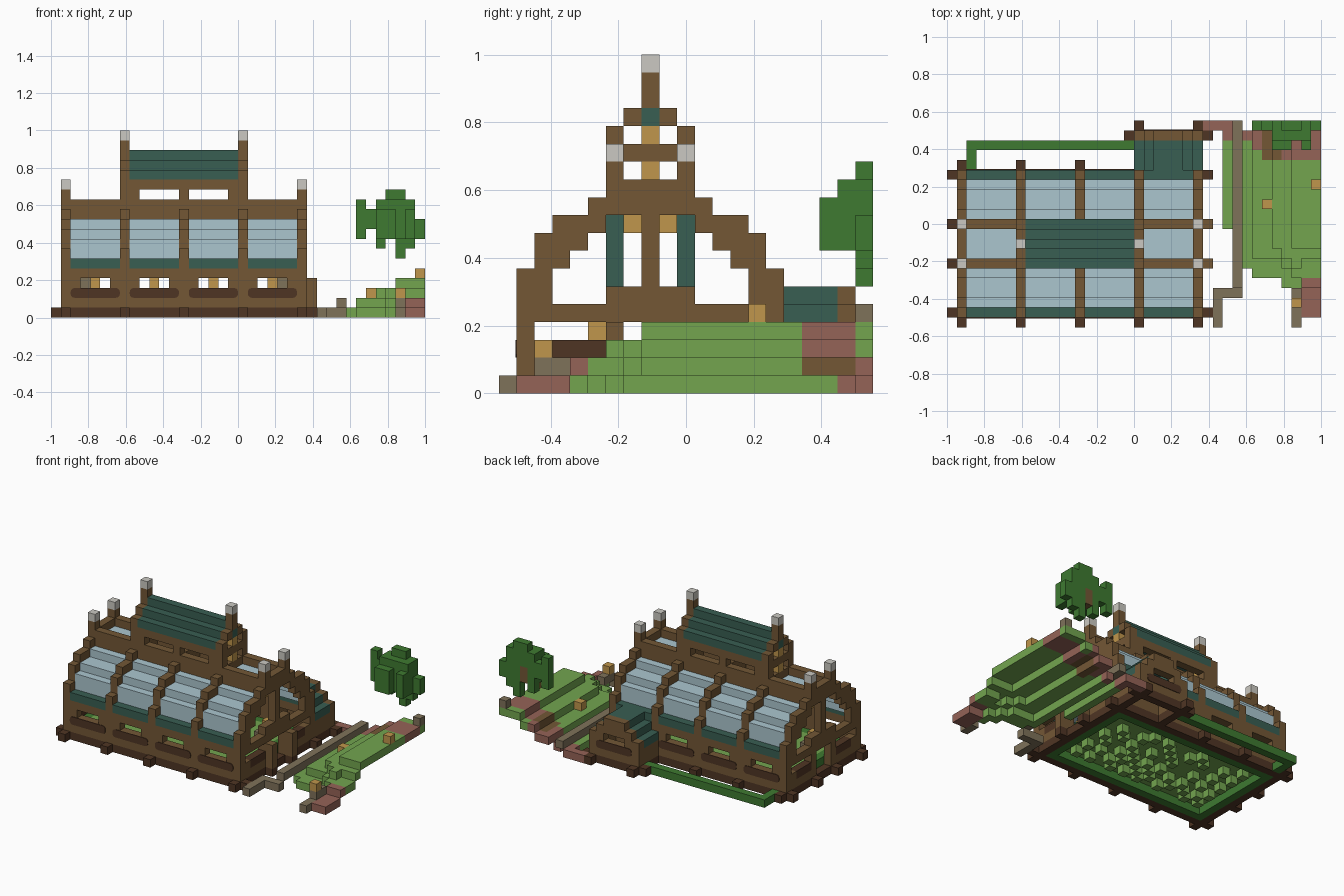
import bpy, bmesh, random
from mathutils import Vector

random.seed(4)
old = bpy.data.objects.get("Cube")
if old:
    bpy.data.objects.remove(old)

U = 1 / 19                      # size of one block
ORIGIN = Vector((-1, -10.5 * U, 0))


def make_material(name, hexcode):
    rgb = [int(hexcode[n:n + 2], 16) / 255 for n in (0, 2, 4)]
    lin = [c / 12.92 if c < 0.04 else ((c + 0.055) / 1.055) ** 2.4 for c in rgb]
    m = bpy.data.materials.new(name)
    m.use_nodes = True
    m.diffuse_color = (*lin, 1)
    m.node_tree.nodes["Principled BSDF"].inputs["Base Color"].default_value = (*lin, 1)
    return m


MATS = {n: make_material(n, h) for n, h in {
    "wood": "735735", "dark_wood": "4f3524", "teal": "385e52", "glass": "abc6cf",
    "grass": "73a54f", "leaf": "3e7a31", "amber": "c0964c", "pale_stone": "cbc9c2",
    "red_soil": "956357", "path_stone": "7f725a"}.items()}

cells = {}                      # block position -> (part, colour)


def fill(part, mat, xs, ys, zs):
    """Fill inclusive block ranges; a single number is one block."""
    span = lambda v: range(v[0], v[1] + 1) if isinstance(v, tuple) else (v,)
    for i in span(xs):
        for j in span(ys):
            for k in span(zs):
                cells[i, j, k] = (part, mat)


def both(part, mat, xs, ys, zs):
    """Fill and repeat on the other side of the ridge."""
    fill(part, mat, xs, ys, zs)
    fill(part, mat, xs, (16 - ys[1], 16 - ys[0]) if isinstance(ys, tuple) else 16 - ys, zs)


def carve(xs, ys, zs):
    for i in xs:
        for j in ys:
            for k in zs:
                cells.pop((i, j, k), None)


FRAMES = (1, 7, 13, 19, 25)
ENDS = (1, 25)
BAYS = (2, 8, 14, 20)

# Long walls, sill beams and ground floor
both("long_wall", "wood", (1, 25), 1, (1, 4))
both("base_beam", "dark_wood", (1, 25), 1, 0)
both("eave_band", "teal", (2, 24), 1, 5)
fill("hedge_border", "leaf", (2, 24), (2, 14), (0, 1))
carve(range(3, 24), range(3, 14), (0,))
fill("garden_floor", "grass", (3, 23), (3, 13), 1)
for i in range(4, 23):
    for j in range(4, 13):
        alone = (i - 1, j, 0) not in cells and (i, j - 1, 0) not in cells
        if alone and random.random() < 0.5:
            fill("garden_floor", "grass", i, j, 0)

# Stepped glass roof
for ys, zs in ((2, (6, 7)), ((3, 4), 8), (5, 9)):
    both("glass_roof", "glass", (2, 24), ys, zs)
for xs in ((2, 6), (20, 24)):
    fill("top_glass", "glass", xs, (7, 9), 10)

# Stepped arch frames with log ends
for i in FRAMES:
    for ys, zs in ((1, (1, 6)), (2, (6, 8)), (3, (7, 9)), (4, (8, 9)), (5, (9, 10))):
        both("arch_frame", "wood", i, ys, zs)
    fill("arch_frame", "wood", i, (6, 10), (10, 11))
    both("log_end", "dark_wood", i, 0, 0)
both("ridge_beam", "wood", (1, 25), 6, (10, 11))
for i in (7, 19):
    both("inner_pillar", "teal", i, 6, (6, 9))

# End walls
for i in ENDS:
    fill("base_beam", "dark_wood", i, (1, 15), 0)
    fill("end_wall", "wood", i, (2, 14), (1, 4))
    both("end_wall", "wood", i, 2, 5)
    both("end_sill", "dark_wood", i, (3, 5), 2)
    fill("end_wall", "wood", i, (6, 10), 5)
    fill("end_post", "wood", i, 8, (6, 9))
    both("hanging_lamp", "amber", i + (1 if i == 1 else -1), 7, 9)
    carve((i,), (2, 3, 4, 5, 7, 8, 9, 11, 12, 13, 14), (3,))
    carve((i,), (7, 8, 9), (1, 2))
    both("corner_post", "wood", i, 6, 12)
    both("post_cap", "pale_stone", i, 6, 13)
for i in (0, 26):
    for j in (1, 6):
        both("log_end", "dark_wood", i, j, 0)
both("porch_post", "wood", 26, 6, (1, 3))

# Window openings, lamps behind them and two stone stands
for b in BAYS:
    carve(range(b + 1, b + 4), (1, 15), (3,))
    both("floor_lamp", "amber", b + 2, 5, 3)
for i in (3, 23):
    fill("stone_stand", "path_stone", i, 8, (2, 3))

# Raised lantern roof in the middle
both("lantern_wall", "wood", (7, 19), 6, (12, 13))
carve([i for i in range(9, 18) if i != 13], (6, 10), (12,))
both("lantern_roof", "teal", (8, 18), 6, 14)
fill("lantern_roof", "teal", (8, 18), (7, 9), 15)
fill("lantern_roof", "teal", (8, 18), 8, 16)
for i in (7, 19):
    both("gable", "wood", i, 6, 14)
    both("gable", "wood", i, 7, 15)
    fill("gable", "wood", i, (7, 9), 13)
    fill("gable_panel", "teal", i, 8, 15)
    fill("gable_post", "wood", i, 8, (16, 17))
    fill("post_cap", "pale_stone", i, 8, 18)
    for k in (12, 14):
        fill("gable_lamp", "amber", i, 8, k)

# Rear annex with a stepped roof
for i in range(19, 26):
    top = min(5, 6 - abs(i - 22))
    fill("annex_roof", "teal", i, (16, 18), top)
    fill("annex_front", "wood", i, 19, (1, top))
    fill("base_beam", "dark_wood", i, 19, 0)
for i in (19, 25):
    fill("annex_wall", "wood", i, (16, 18), (1, 2))
    fill("base_beam", "dark_wood", i, (16, 18), 0)
    fill("log_end", "dark_wood", i, 20, 0)
for i in (18, 26):
    fill("log_end", "dark_wood", i, 19, 0)
carve((21, 22, 23), (19,), (3,))

# Hedge behind the house
fill("back_hedge", "leaf", (2, 18), 18, 0)
fill("back_hedge", "leaf", 2, (16, 18), 0)

# Path
fill("path", "path_stone", 27, (0, 3), 0)
fill("path", "path_stone", (28, 29), 3, 0)
fill("path", "path_stone", 29, (4, 20), 1)
fill("grass_strip", "grass", 28, (10, 18), 0)
fill("soil_bank", "red_soil", (26, 28), 20, 0)
fill("soil_bank", "red_soil", 28, 19, 0)

# Thin stepped hillside, one block thick, with bare soil at the back
RISE = (0, 1, 1, 2, 2, 3, 3, 3)
START = (6, 5, 5, 5, 4, 3, 5, 5)
for n, (rise, start) in enumerate(zip(RISE, START)):
    i = 30 + n
    grass_end = 18 if n == 0 else 17 if n == 1 else 16
    for j in range(start, 20 if n == 0 else 21):
        k = min(rise, int((j - start) * 0.7) + (1 if n > 5 else 0))
        if j <= grass_end or (j == 20 and n > 3):
            fill("hillside", "grass", i, j, k)
        elif n in (2, 3) and j < 20:
            fill("mud_bank", "wood", i, j, k)
        else:
            fill("soil_bank", "red_soil", i, j, k)
fill("soil_bank", "red_soil", (36, 37), (1, 3), 0)
fill("soil_bank", "red_soil", (36, 37), 4, 1)
fill("path_end", "path_stone", 35, (0, 1), 0)
fill("path_end", "path_stone", 35, (2, 3), 1)
fill("path_end", "path_stone", 37, 20, 4)
for spot in ((35, 2, 2), (32, 12, 2), (37, 14, 4)):
    fill("amber_flower", "amber", *spot)

# Tree crown: low and high block of each column, back row to front row
CROWN = ((8, 11), (9, 10), (7, 11), (8, 12), (6, 12), (7, 11), (8, 9))
for n, (low, high) in enumerate(CROWN):
    fill("tree_crown", "leaf", 31 + n, 20, (low, high))
    if n not in (0, 1, 6):
        fill("tree_crown", "leaf", 31 + n, 19, (max(low, 8), min(high, 11)))
    if n in (2, 3, 5):
        fill("tree_crown", "leaf", 31 + n, 18, (8, 10))
fill("tree_trunk", "wood", 34, 20, (8, 9))

# Turn the blocks into one mesh per part, keeping only outer faces
groups = {}
for pos, key in cells.items():
    groups.setdefault(key, []).append(pos)
for (part, mat), blocks in groups.items():
    bm = bmesh.new()
    for pos in blocks:
        for axis in range(3):
            for side in (0, 1):
                step = [0, 0, 0]
                step[axis] = 2 * side - 1
                if tuple(p + s for p, s in zip(pos, step)) in cells:
                    continue
                corners = []
                for a, b in ((0, 0), (1, 0), (1, 1), (0, 1)):
                    c = Vector(pos)
                    c[axis] += side
                    c[(axis + 1) % 3] += a
                    c[(axis + 2) % 3] += b
                    corners.append(bm.verts.new(ORIGIN + c * U))
                bm.faces.new(corners if side else corners[::-1])
    bmesh.ops.remove_doubles(bm, verts=bm.verts, dist=U / 50)
    mesh = bpy.data.meshes.new(part)
    bm.to_mesh(mesh)
    bm.free()
    mesh.materials.append(MATS[mat])
    bpy.context.collection.objects.link(bpy.data.objects.new(part, mesh))


# Dark rounded sill planks on the long walls
def plank(name, centre):
    bm = bmesh.new()
    bmesh.ops.create_cube(bm, size=1)
    bmesh.ops.scale(bm, vec=(5 * U, 0.008, U), verts=bm.verts)
    edges = [e for e in bm.edges if abs(e.verts[0].co.y - e.verts[1].co.y) > 0.004]
    bmesh.ops.bevel(bm, geom=edges, offset=U * 0.4, segments=3, profile=0.5, affect='EDGES')
    mesh = bpy.data.meshes.new(name)
    bm.to_mesh(mesh)
    bm.free()
    mesh.materials.append(MATS["dark_wood"])
    obj = bpy.data.objects.new(name, mesh)
    obj.location = ORIGIN + Vector(centre) * U
    bpy.context.collection.objects.link(obj)


for b in BAYS:
    plank("front_sill", (b + 2.5, 1, 2.5))
    plank("back_sill", (b + 2.5, 20 if b == 20 else 16, 2.5))
